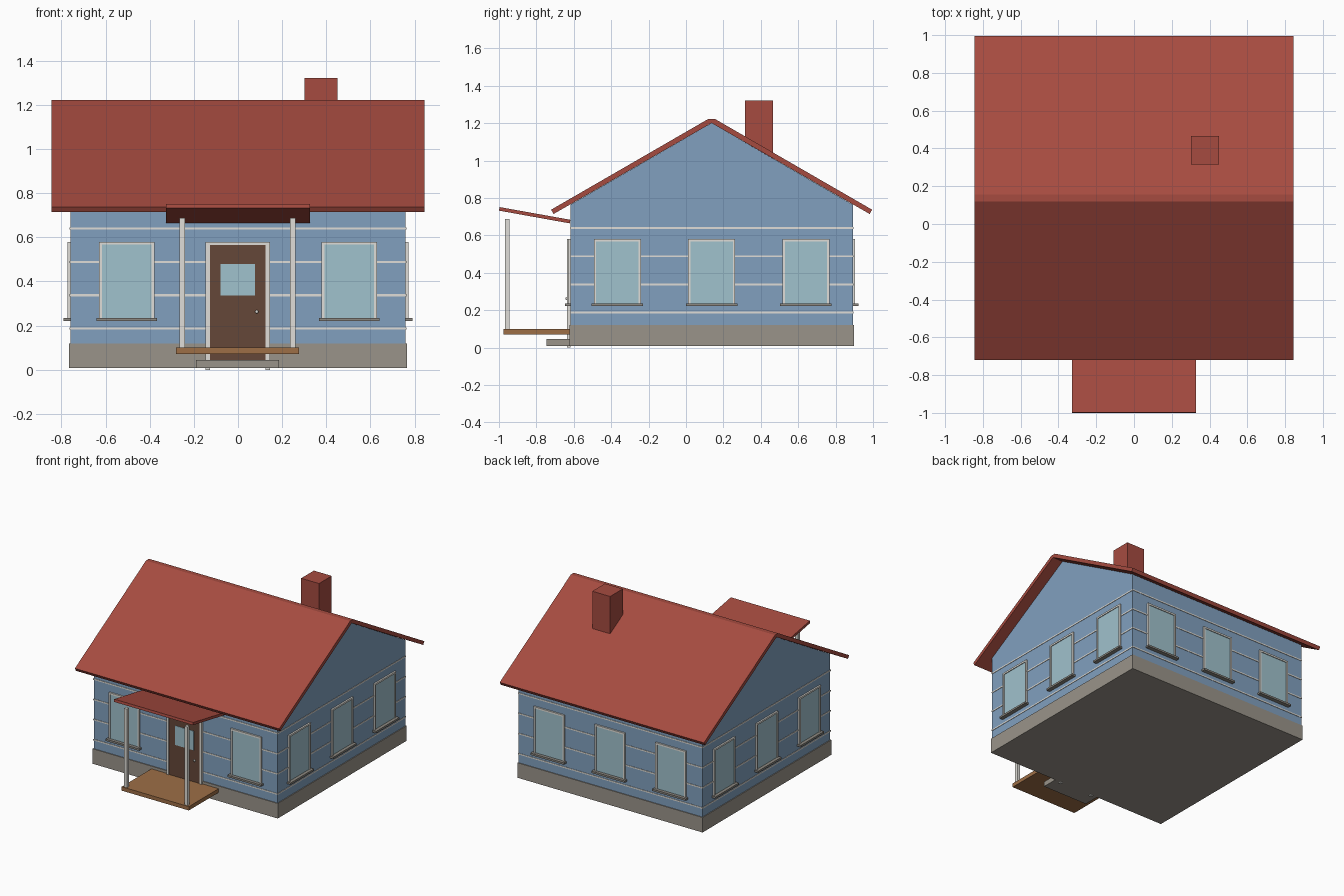
import bpy, bmesh, math
from mathutils import Matrix, Vector

cube = bpy.data.objects.get("Cube")
if cube:
    bpy.data.objects.remove(cube, do_unlink=True)


def material(name, r, g, b):
    lin = [((c / 255 + 0.055) / 1.055) ** 2.4 for c in (r, g, b)]
    m = bpy.data.materials.new(name)
    m.use_nodes = True
    m.diffuse_color = (*lin, 1)
    m.node_tree.nodes["Principled BSDF"].inputs["Base Color"].default_value = (*lin, 1)
    return m


BLUE = material("blue siding", 129, 160, 191)
RED = material("roof red", 166, 75, 64)
TRIM = material("off white trim", 224, 222, 216)
GLASS = material("window glass", 160, 194, 205)
STONE = material("foundation stone", 154, 148, 138)
SILL = material("sill grey", 140, 136, 129)
DOOR = material("door brown", 101, 71, 56)
DECK = material("deck wood", 157, 110, 70)


def finish(name, bm, mat, matrix=Matrix()):
    bmesh.ops.recalc_face_normals(bm, faces=bm.faces)
    mesh = bpy.data.meshes.new(name)
    bm.to_mesh(mesh)
    bm.free()
    mesh.materials.append(mat)
    ob = bpy.data.objects.new(name, mesh)
    ob.matrix_world = matrix
    bpy.context.collection.objects.link(ob)
    return ob


def boxes(name, mat, spans, matrix=Matrix()):
    """One object made of boxes, each given as x, y and z ranges."""
    bm = bmesh.new()
    for span in spans:
        mid = Vector([(a + b) / 2 for a, b in span])
        size = Vector([b - a for a, b in span])
        bmesh.ops.create_cube(bm, size=1,
                              matrix=Matrix.Translation(mid) @ Matrix.Diagonal((*size, 1)))
    return finish(name, bm, mat, matrix)


def prism(name, mat, profile, half):
    """Extrude a y-z profile across x."""
    bm = bmesh.new()
    face = bm.faces.new([bm.verts.new((-half, y, z)) for y, z in profile])
    out = bmesh.ops.extrude_face_region(bm, geom=[face])
    bmesh.ops.translate(bm, vec=(2 * half, 0, 0),
                        verts=[v for v in out["geom"] if isinstance(v, bmesh.types.BMVert)])
    return finish(name, bm, mat)


# House body around its own centre line
CY, HX, HY = 0.137, 0.76, 0.755
EAVE, PEAK = 0.764, 1.2


def around(grow):
    return (-HX - grow, HX + grow), (CY - HY - grow, CY + HY + grow)


boxes("foundation", STONE, [(*around(0.006), (0.008, 0.12))])
boxes("walls", BLUE, [(*around(0), (0.12, EAVE))])
boxes("siding_strips", TRIM, [(*around(0.003), (z - 0.005, z + 0.005))
                              for z in (0.187, 0.338, 0.488, 0.64)])
prism("gable_attic", BLUE, [(CY - HY, EAVE), (CY + HY, EAVE), (CY, PEAK)], HX)

# Gabled roof slab with a narrow flat ridge
half_roof = [(-0.018, 1.222), (-0.858, 0.737), (-0.845, 0.714)]
profile = [(CY + y, z) for y, z in half_roof] + [(CY, PEAK)]
profile += [(CY - y, z) for y, z in reversed(half_roof)]
prism("roof", RED, profile, 0.845)
boxes("chimney", RED, [((0.302, 0.45), (0.315, 0.465), (1.0, 1.322))])


# Windows: local x runs along the wall, local -y points out of it
def window(name, matrix):
    w, t = 0.126, 0.013
    low, top = 0.232, 0.58
    deep = (-0.012, 0)
    boxes(name + "_frame", TRIM, [((-w, -w + t), deep, (low, top)),
                                  ((w - t, w), deep, (low, top)),
                                  ((-w + t, w - t), deep, (top - t, top))], matrix)
    boxes(name + "_glass", GLASS,
          [((-w + t, w - t), (-0.006, 0), (low, top - t))], matrix)
    boxes(name + "_sill", SILL, [((-0.138, 0.138), (-0.03, 0), (0.221, 0.235))], matrix)


sides = {"front": (0, HY), "left": (90, HX), "back": (180, HY), "right": (270, HX)}
for side, (angle, reach) in sides.items():
    turn = Matrix.Translation((0, CY, 0)) @ Matrix.Rotation(math.radians(angle), 4, "Z")
    for i in (-1, 0, 1):
        if side == "front" and i == 0:
            continue  # the door goes here
        window(f"{side}_window_{i + 2}", turn @ Matrix.Translation((i * 0.504, -reach, 0)))

# Front door
FY = CY - HY
boxes("door_frame", TRIM, [((-0.148, -0.128), (FY - 0.018, FY), (0, 0.58)),
                           ((0.125, 0.145), (FY - 0.018, FY), (0, 0.58)),
                           ((-0.128, 0.125), (FY - 0.018, FY), (0.565, 0.58))])
boxes("door", DOOR, [((-0.128, 0.125), (FY - 0.012, FY), (0.01, 0.565))])
boxes("door_glass", GLASS, [((-0.08, 0.076), (FY - 0.015, FY - 0.01), (0.336, 0.48))])
bm = bmesh.new()
bmesh.ops.create_uvsphere(bm, u_segments=12, v_segments=8, radius=0.008)
finish("door_knob", bm, TRIM, Matrix.Translation((0.085, FY - 0.019, 0.263)))

# Porch: step, deck, posts and a canopy tilting back to the wall
boxes("step", STONE, [((-0.19, 0.186), (-0.745, FY), (0.008, 0.045))])
boxes("porch_deck", DECK, [((-0.28, 0.276), (-0.975, FY - 0.006), (0.071, 0.1))])
boxes("porch_posts", TRIM, [((x - 0.0125, x + 0.0125), (-0.968, -0.943), (0.1, 0.688))
                            for x in (-0.253, 0.248)])
prism("porch_canopy", RED, [(-0.997, 0.751), (-1.0, 0.732), (FY - 0.004, 0.664),
                            (FY, 0.683)], 0.327)
